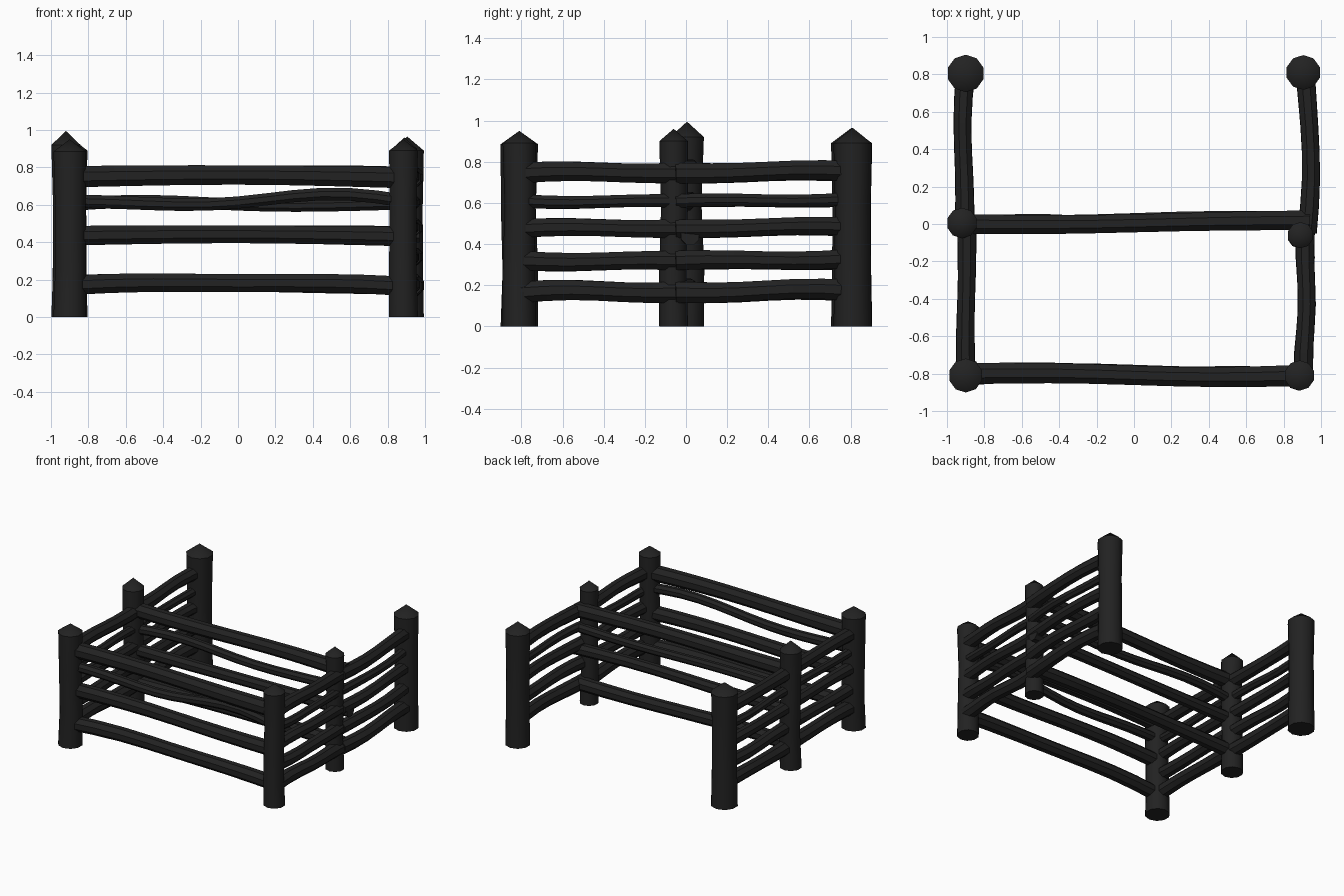
import bpy, bmesh, math
from mathutils import Vector

if "Cube" in bpy.data.objects:
    bpy.data.objects.remove(bpy.data.objects["Cube"])

wood = bpy.data.materials.new("charred_black_wood")
wood.diffuse_color = (0.016, 0.016, 0.016, 1)
wood.use_nodes = True
wood.node_tree.nodes["Principled BSDF"].inputs["Base Color"].default_value = wood.diffuse_color


def log(name, pts, radii, sides=10):
    """Log through the given centre points; a zero last radius gives a pointed end."""
    bm = bmesh.new()
    pts = [Vector(p) for p in pts]
    axis = (pts[-1] - pts[0]).normalized()
    ref = Vector((1, 0, 0)) if abs(axis.z) > 0.7 else Vector((0, 0, 1))
    u = (ref - axis * ref.dot(axis)).normalized()
    v = axis.cross(u)
    rings = []
    for p, r in zip(pts, radii):
        if r == 0:
            rings.append([bm.verts.new(p)])
            continue
        angles = [2 * math.pi * (i + 0.5) / sides for i in range(sides)]
        rings.append([bm.verts.new(p + (u * math.cos(a) + v * math.sin(a)) * r) for a in angles])
    for a, b in zip(rings, rings[1:]):
        for i in range(sides):
            j = (i + 1) % sides
            if len(b) == 1:
                bm.faces.new((a[i], a[j], b[0]))
            else:
                bm.faces.new((a[i], a[j], b[j], b[i]))
    bm.faces.new(rings[0][::-1])
    if len(rings[-1]) > 1:
        bm.faces.new(rings[-1])
    bmesh.ops.recalc_face_normals(bm, faces=bm.faces)
    me = bpy.data.meshes.new(name)
    bm.to_mesh(me)
    bm.free()
    me.materials.append(wood)
    ob = bpy.data.objects.new(name, me)
    bpy.context.collection.objects.link(ob)
    bpy.ops.object.select_all(action='DESELECT')
    ob.select_set(True)
    bpy.context.view_layer.objects.active = ob
    bpy.ops.object.shade_smooth_by_angle(angle=math.radians(40))
    return ob


def post(name, x, y, r, shoulder, tip, bend=0.0):
    """Upright log, slightly waisted, with a pointed top."""
    pts = [(x, y, 0), (x + bend, y + bend, 0.3 * shoulder), (x + bend * 0.6, y - bend, 0.65 * shoulder),
           (x, y, shoulder), (x, y, tip)]
    log(name, pts, [r, r * 0.95, r * 0.93, r, 0])


def rail(name, a, b, r, side=(0, 0, 0), up=(0, 0, 0), steps=8):
    """Crooked rail from a to b; side/up are sine amplitudes of 1, 2 and 3 half waves."""
    a, b = Vector(a), Vector(b)
    d = (b - a).normalized()
    s = Vector((-d.y, d.x, 0)).normalized()
    pts, radii = [], []
    for i in range(steps + 1):
        t = i / steps
        wave = lambda amps: sum(k * math.sin(math.pi * t * (n + 1)) for n, k in enumerate(amps))
        pts.append(a.lerp(b, t) + s * wave(side) + Vector((0, 0, wave(up))))
        radii.append(r * (1 + 0.05 * math.cos(5 * t + 9 * r)))
    log(name, pts, radii, 8)


# Posts
post("back_left_post", -0.90, 0.805, 0.10, 0.89, 0.965)
post("back_right_post", 0.905, 0.81, 0.093, 0.89, 0.965)
post("middle_left_post", -0.92, 0.005, 0.082, 0.92, 0.995, 0.006)
post("middle_right_post", 0.89, -0.06, 0.070, 0.90, 0.96, -0.004)
post("front_left_post", -0.90, -0.81, 0.091, 0.885, 0.95, 0.005)
post("front_right_post", 0.885, -0.81, 0.081, 0.89, 0.95, -0.004)

# Front rails
rail("front_rail_bottom", (-0.9, -0.81, 0.17), (0.89, -0.81, 0.165), 0.054, (0.01, 0.01, 0), (0.018, 0, 0.004))
rail("front_rail_lower", (-0.9, -0.80, 0.435), (0.89, -0.81, 0.43), 0.054, (0, 0.012, 0), (0.01, 0, 0))
rail("front_rail_upper", (-0.9, -0.80, 0.62), (0.89, -0.81, 0.62), 0.037, (0.01, 0, 0.01), (0.004, -0.026, 0.012), 12)
rail("front_rail_top", (-0.9, -0.80, 0.75), (0.89, -0.81, 0.745), 0.059, (-0.004, 0.008, 0), (0.012, 0, 0))

# Middle rails, passing behind the right-hand middle post
rail("middle_rail_bottom", (-0.92, 0.0, 0.175), (0.92, 0.015, 0.17), 0.052, (0.005, -0.008, 0), (0.01, 0.004, 0))
rail("middle_rail_lower", (-0.92, 0.0, 0.44), (0.97, 0.02, 0.44), 0.046, (-0.005, 0.005, 0), (0.005, -0.005, 0))
rail("middle_rail_upper", (-0.92, 0.0, 0.60), (0.92, 0.015, 0.61), 0.036, (0, 0.01, 0.008), (0.0, 0.014, 0.004), 12)
rail("middle_rail_top", (-0.92, 0.0, 0.755), (0.94, 0.02, 0.75), 0.055, (-0.006, -0.004, 0), (0.008, -0.005, 0))

# Side rails: height, radius and waviness, bottom to top
levels = [("bottom", 0.165, 0.054, 0.012), ("low", 0.32, 0.049, -0.008), ("middle", 0.475, 0.047, 0.008),
          ("high", 0.61, 0.034, -0.008), ("top", 0.745, 0.052, 0.009)]
for label, z, r, w in levels:
    rail(f"right_front_rail_{label}", (0.905, -0.81, z), (0.915, -0.05, z), r, (-0.01, 0, w * 0.4), (w * 0.6, w * 0.5, 0), 6)
    rail(f"right_back_rail_{label}", (0.925, -0.05, z), (0.915, 0.81, z + 0.01), r, (-0.025, -0.003, 0), (w * 0.4, -w * 0.6, 0), 6)
    rail(f"left_front_rail_{label}", (-0.90, -0.81, z), (-0.895, 0.0, z), r, (0, w * 0.3, 0), (w * 0.6, w * 0.6, 0), 6)
    rail(f"left_back_rail_{label}", (-0.905, 0.0, z), (-0.90, 0.81, z + 0.005), r, (0.012, -0.006, 0), (w * 0.4, -w * 0.5, 0), 6)
